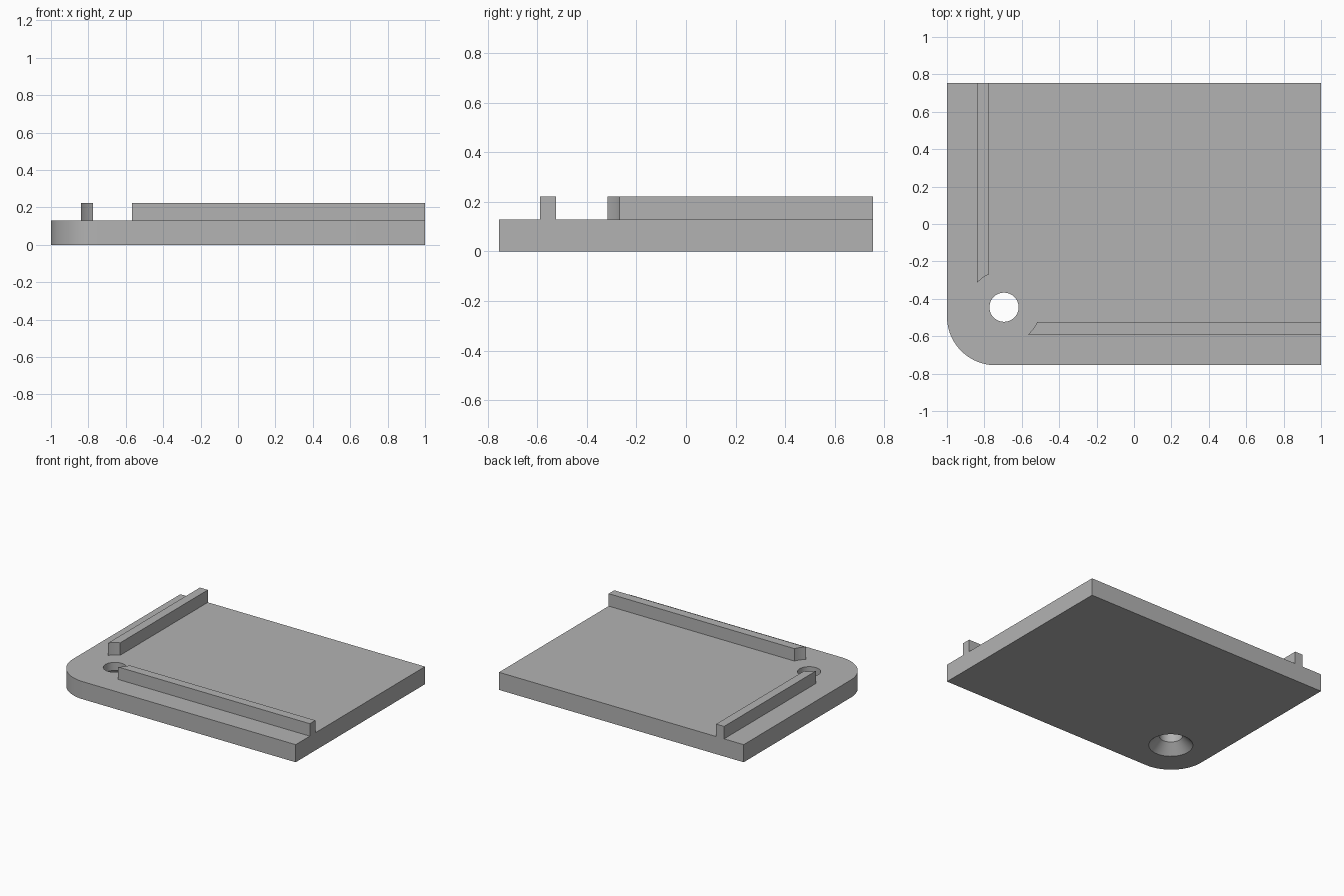
import bpy, bmesh
from math import sin, cos, pi, sqrt

if "Cube" in bpy.data.objects:
    bpy.data.objects.remove(bpy.data.objects["Cube"])

X, Y, T = 1.0, 0.755, 0.13       # plate half sizes and thickness
RAIL_TOP = 0.222
HX, HY, HR = -0.695, -0.445, 0.078   # hole centre and radius
SINK_R, SINK_D = 0.148, 0.07     # countersink radius and depth
CORNER = 0.26

grey = bpy.data.materials.new("grey")
grey.diffuse_color = (0.45, 0.45, 0.45, 1)
grey.use_nodes = True
grey.node_tree.nodes["Principled BSDF"].inputs["Base Color"].default_value = grey.diffuse_color


def arc(cx, cy, r, a0, a1, n):
    return [(cx + r * cos(a0 + (a1 - a0) * i / n),
             cy + r * sin(a0 + (a1 - a0) * i / n)) for i in range(n + 1)]


def ring(bm, pts, z):
    return [bm.verts.new((x, y, z)) for x, y in pts]


def wall(bm, a, b):
    n = len(a)
    for i in range(n):
        j = (i + 1) % n
        bm.faces.new((a[i], a[j], b[j], b[i]))


def finish(bm, name):
    bmesh.ops.recalc_face_normals(bm, faces=bm.faces)
    mesh = bpy.data.meshes.new(name)
    bm.to_mesh(mesh)
    bm.free()
    mesh.materials.append(grey)
    obj = bpy.data.objects.new(name, mesh)
    bpy.context.collection.objects.link(obj)
    bpy.ops.object.select_all(action='DESELECT')
    obj.select_set(True)
    bpy.context.view_layer.objects.active = obj
    bpy.ops.object.shade_smooth_by_angle(angle=pi / 6)


# Plate with one rounded corner and a countersunk hole
bm = bmesh.new()
outline = arc(-X + CORNER, -Y + CORNER, CORNER, pi, 1.5 * pi, 24)
outline += [(X, -Y), (X, Y), (-X, Y)]
low, high = ring(bm, outline, 0), ring(bm, outline, T)
wall(bm, low, high)
hole = [ring(bm, arc(HX, HY, r, 0, 2 * pi, 48)[:-1], z)
        for r, z in ((SINK_R, 0), (HR, SINK_D), (HR, T))]
wall(bm, hole[0], hole[1])
wall(bm, hole[1], hole[2])
for outer, inner in ((low, hole[0]), (high, hole[2])):
    edges = [bm.edges.get((loop[i - 1], loop[i]))
             for loop in (outer, inner) for i in range(len(loop))]
    bmesh.ops.triangle_fill(bm, edges=edges, use_beauty=True)
finish(bm, "base_plate")


# Rails with ends hollowed concentric to the hole
def rail(name, pts):
    bm = bmesh.new()
    a, b = ring(bm, pts, T), ring(bm, pts, RAIL_TOP)
    wall(bm, a, b)
    bm.faces.new(a)
    bm.faces.new(b)
    finish(bm, name)


CLEAR = 0.194
steps = [0.08 + 0.065 * i / 8 for i in range(9)]   # offsets across the rail
ends = [(d, sqrt(CLEAR ** 2 - d * d)) for d in steps]
rail("left_rail", [(HX - d, HY + e) for d, e in ends]
     + [(HX - steps[-1], Y), (HX - steps[0], Y)])
rail("front_rail", [(HX + e, HY - d) for d, e in ends]
     + [(X, HY - steps[-1]), (X, HY - steps[0])])
